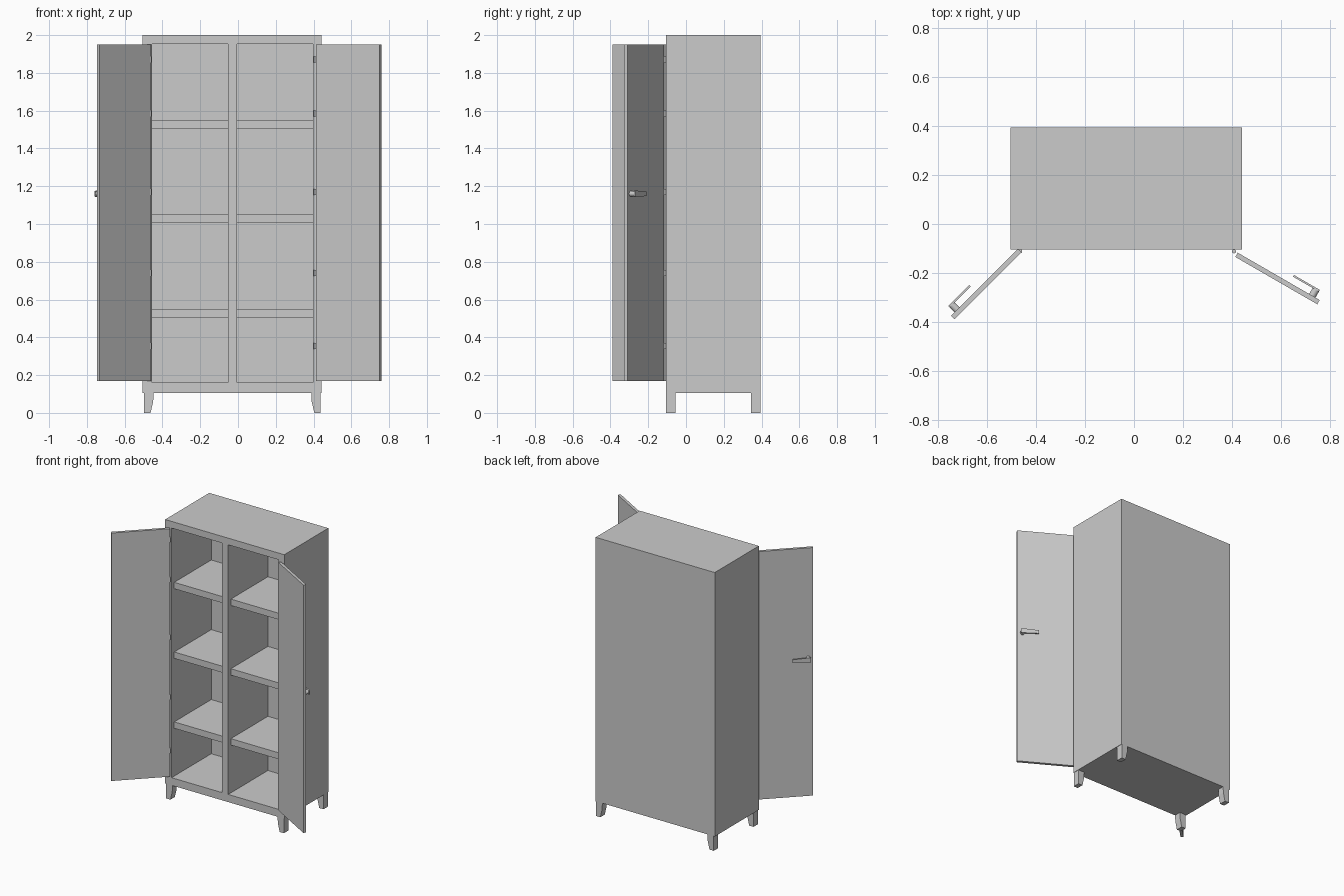
import bpy, bmesh
from math import radians
from mathutils import Matrix, Vector

if "Cube" in bpy.data.objects:
    bpy.data.objects.remove(bpy.data.objects["Cube"])


def finish(name, bm, matrix=None):
    bmesh.ops.recalc_face_normals(bm, faces=bm.faces)
    me = bpy.data.meshes.new(name)
    bm.to_mesh(me)
    bm.free()
    ob = bpy.data.objects.new(name, me)
    bpy.context.collection.objects.link(ob)
    if matrix is not None:
        ob.matrix_world = matrix
    return ob


def box(name, lo, hi, matrix=None):
    lo, hi = Vector(lo), Vector(hi)
    bm = bmesh.new()
    bmesh.ops.create_cube(bm, size=1)
    bmesh.ops.scale(bm, vec=hi - lo, verts=bm.verts)
    bmesh.ops.translate(bm, vec=(lo + hi) / 2, verts=bm.verts)
    return finish(name, bm, matrix)


def prism(name, points, offset, matrix=None):
    bm = bmesh.new()
    face = bm.faces.new([bm.verts.new(p) for p in points])
    ext = bmesh.ops.extrude_face_region(bm, geom=[face])
    moved = [v for v in ext["geom"] if isinstance(v, bmesh.types.BMVert)]
    bmesh.ops.translate(bm, vec=offset, verts=moved)
    return finish(name, bm, matrix)


def cylinder(name, radius, depth, matrix, sides=12):
    bm = bmesh.new()
    bmesh.ops.create_cone(bm, cap_ends=True, segments=sides,
                          radius1=radius, radius2=radius, depth=depth)
    ob = finish(name, bm, matrix)
    for p in ob.data.polygons:
        p.use_smooth = len(p.vertices) == 4
    for e in ob.data.edges:
        a, b = (ob.data.vertices[i].co for i in e.vertices)
        e.use_edge_sharp = abs(a.z - b.z) < 1e-5
    return ob


# Cabinet body with two hollow bays
bays = {"left": (-0.454, -0.053), "right": (-0.004, 0.396)}
body = box("cabinet_body", (-0.505, -0.105, 0.105), (0.441, 0.395, 2.0))
for side, (x0, x1) in bays.items():
    cutter = box("bay_cutter", (x0, -0.2, 0.16), (x1, 0.345, 1.952))
    cutter.hide_render = True
    mod = body.modifiers.new("bay", "BOOLEAN")
    mod.operation, mod.solver, mod.object = "DIFFERENCE", "EXACT", cutter
    bpy.context.view_layer.objects.active = body
    bpy.ops.object.modifier_apply(modifier=mod.name)
    bpy.data.objects.remove(cutter)

# Shelves, set back a little from the frame
for side, (x0, x1) in bays.items():
    for i, z in enumerate((0.503, 1.005, 1.505)):
        box(f"{side}_shelf_{i + 1}", (x0, -0.075, z), (x1, 0.345, z + 0.046))

# Legs: straight outer edge, inner edge tapering to the floor
for side, x, s in (("left", -0.497, 1), ("right", 0.438, -1)):
    for end, y in (("front", -0.105), ("back", 0.345)):
        profile = [(0, 0.105), (0.05, 0.105), (0.048, 0.06), (0.034, 0), (0, 0)]
        prism(f"{end}_{side}_leg", [(x + s * u, y, z) for u, z in profile],
              (0, 0.05, 0))

# Open doors: local x runs hinge to tip, local y points to the outer face
doors = (("left", (-0.467, -0.109), (-0.7071, -0.7071), (-0.7071, 0.7071), -0.465),
         ("right", (0.419, -0.126), (0.866, -0.5), (0.5, 0.866), 0.409))
for side, (hx, hy), (ux, uy), (nx, ny), pin_x in doors:
    m = Matrix(((ux, nx, 0, hx), (uy, ny, 0, hy), (0, 0, 1, 0), (0, 0, 0, 1)))

    # bake the placement into the mesh so mirrored frames keep outward normals
    def place(ob):
        ob.data.transform(m)
        if m.determinant() < 0:
            ob.data.flip_normals()

    place(box(f"{side}_door", (0, -0.01, 0.17), (0.387, 0.01, 1.95)))

    # Lever handle on a short round stem
    stem = cylinder(f"{side}_handle_stem", 0.015, 0.032, Matrix())
    stem.data.transform(Matrix.Translation((0.352, 0.025, 1.16))
                        @ Matrix.Rotation(radians(90), 4, "X"))
    place(stem)
    lever = [(0.367, 1.146), (0.367, 1.174), (0.36, 1.177), (0.245, 1.172),
             (0.245, 1.148), (0.36, 1.143)]
    place(prism(f"{side}_handle_lever", [(u, 0.038, z) for u, z in lever],
                (0, 0.008, 0)))

    # Hinge pins
    for i, z in enumerate((0.355, 0.74, 1.17, 1.585, 1.87)):
        cylinder(f"{side}_hinge_{i + 1}", 0.008, 0.032,
                 Matrix.Translation((pin_x, -0.112, z)))
